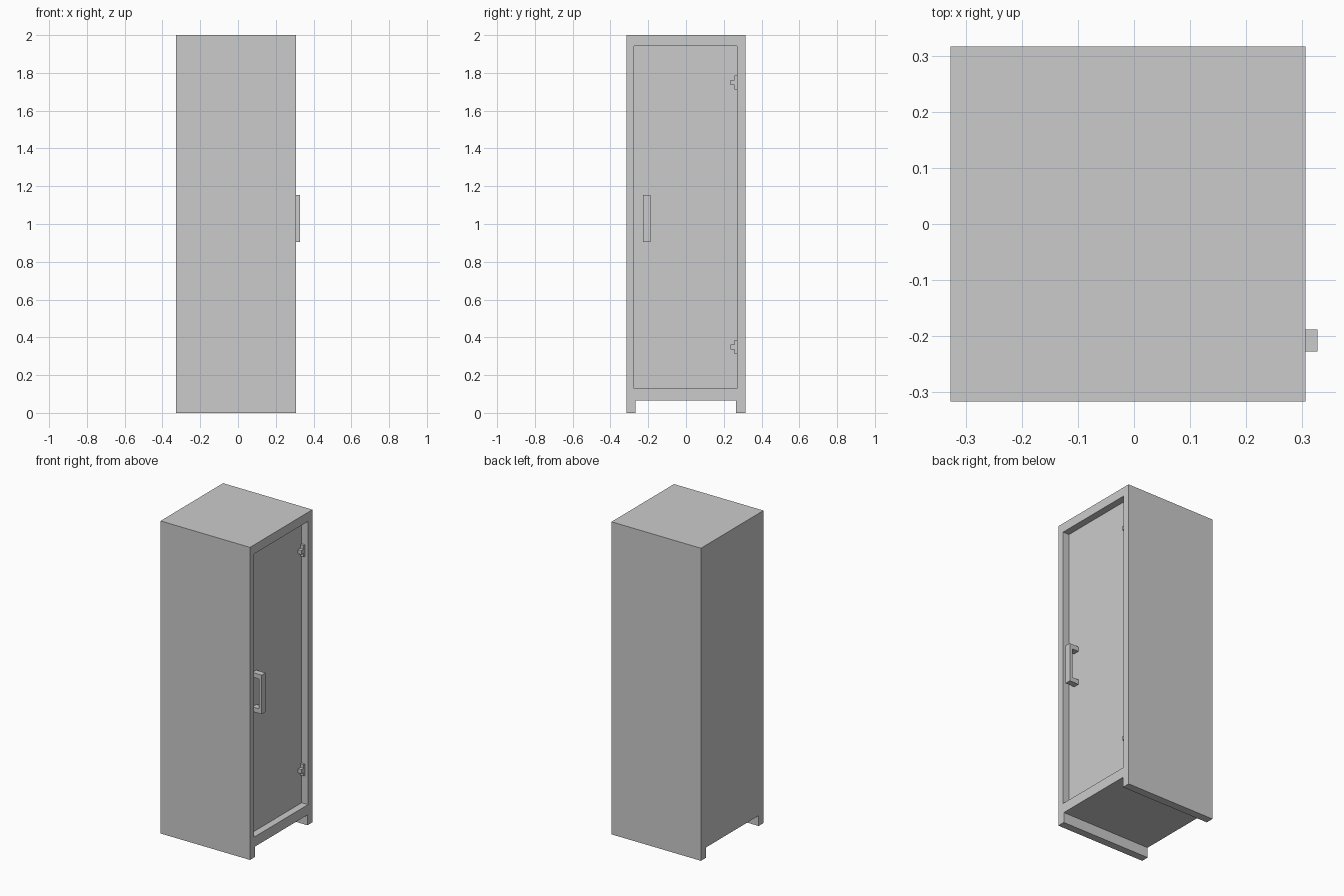
import bpy, bmesh
from mathutils import Vector

if "Cube" in bpy.data.objects:
    bpy.data.objects.remove(bpy.data.objects["Cube"])


def box(name, x, y, z):
    """Axis-aligned box from (min, max) ranges."""
    bm = bmesh.new()
    bmesh.ops.create_cube(bm, size=1)
    for v in bm.verts:
        v.co = Vector([lo + (c + 0.5) * (hi - lo) for c, (lo, hi) in zip(v.co, (x, y, z))])
    return finish(name, bm)


def prism(name, profile, axis, lo, hi):
    """Extrude a closed 2D outline along x (outline = y,z) or y (outline = x,z)."""
    bm = bmesh.new()
    place = (lambda a, b: (lo, a, b)) if axis == 'x' else (lambda a, b: (a, lo, b))
    face = bm.faces.new([bm.verts.new(place(a, b)) for a, b in profile])
    moved = bmesh.ops.extrude_face_region(bm, geom=[face])['geom']
    step = Vector((hi - lo, 0, 0) if axis == 'x' else (0, hi - lo, 0))
    bmesh.ops.translate(bm, vec=step, verts=[g for g in moved if isinstance(g, bmesh.types.BMVert)])
    return finish(name, bm)


def finish(name, bm):
    bmesh.ops.recalc_face_normals(bm, faces=bm.faces)
    mesh = bpy.data.meshes.new(name)
    bm.to_mesh(mesh)
    bm.free()
    obj = bpy.data.objects.new(name, mesh)
    bpy.context.collection.objects.link(obj)
    return obj


FRONT, DOOR_X, W = 0.306, 0.261, 0.316
DOOR_Y, DOOR_Z = (-0.274, 0.271), (0.13, 1.942)

# Cabinet shell: inverted-U section leaves two full-depth runners underneath
cabinet = prism("cabinet_body", [(-W, 0), (-0.267, 0), (-0.267, 0.066), (0.265, 0.066),
                                 (0.265, 0), (W, 0), (W, 2), (-W, 2)], 'x', -0.327, FRONT)

# Door opening cut into the shell
cutter = box("door_opening_cutter", (DOOR_X - 0.03, 0.4), DOOR_Y, DOOR_Z)
cutter.hide_render = True
cutter.hide_set(True)
cut = cabinet.modifiers.new("door_opening", 'BOOLEAN')
cut.operation = 'DIFFERENCE'
cut.solver = 'EXACT'
cut.object = cutter

# Recessed door panel
box("door_panel", (DOOR_X - 0.03, DOOR_X), DOOR_Y, DOOR_Z)

# Bracket-shaped pull handle
z0, z1, out, bar, leg = 0.904, 1.154, 0.327, 0.02, 0.03
prism("door_handle", [(DOOR_X, z0), (out, z0), (out, z1), (DOOR_X, z1), (DOOR_X, z1 - leg),
                      (out - bar, z1 - leg), (out - bar, z0 + leg), (DOOR_X, z0 + leg)],
      'y', -0.227, -0.188)

# T-shaped hinges against the jamb
for label, z in (("lower", 0.348), ("upper", 1.75)):
    prism(label + "_hinge", [(0.235, z - 0.013), (0.257, z - 0.013), (0.257, z - 0.037),
                             (0.271, z - 0.037), (0.271, z + 0.037), (0.257, z + 0.037),
                             (0.257, z + 0.013), (0.235, z + 0.013)], 'x', DOOR_X, DOOR_X + 0.024)
